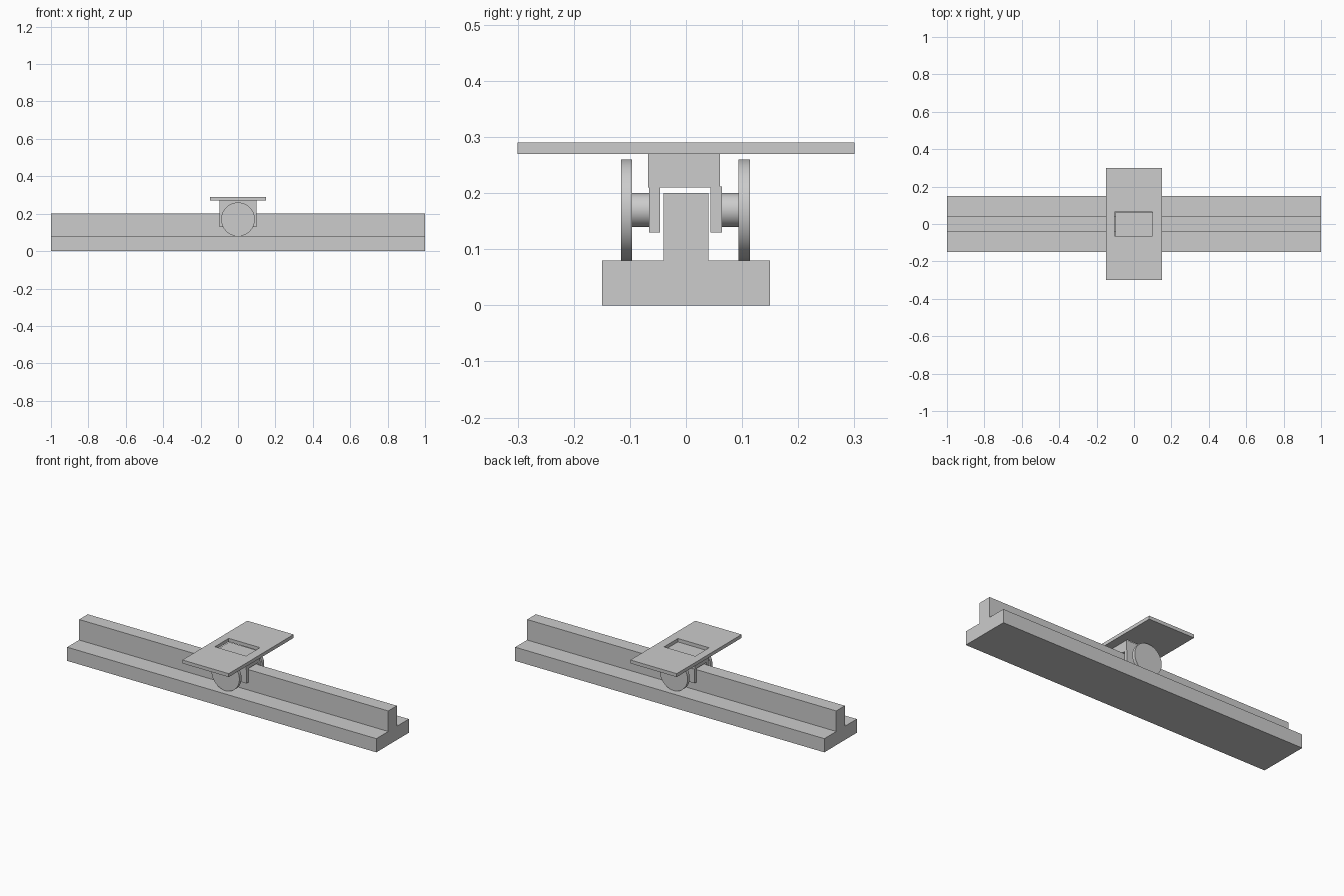
import bpy
import bmesh
import math
from mathutils import Matrix, Vector

if "Cube" in bpy.data.objects:
    bpy.data.objects.remove(bpy.data.objects["Cube"], do_unlink=True)

# Single grey material
grey = bpy.data.materials.new("plain_grey")
grey.use_nodes = True
color = (0.604, 0.604, 0.604, 1)
grey.diffuse_color = color
grey.node_tree.nodes["Principled BSDF"].inputs["Base Color"].default_value = color


def finish(name, bm):
    bmesh.ops.recalc_face_normals(bm, faces=bm.faces)
    mesh = bpy.data.meshes.new(name)
    bm.to_mesh(mesh)
    bm.free()
    mesh.materials.append(grey)
    obj = bpy.data.objects.new(name, mesh)
    bpy.context.collection.objects.link(obj)
    return obj


def box(name, low, high):
    low, high = Vector(low), Vector(high)
    bm = bmesh.new()
    bmesh.ops.create_cube(bm, size=1)
    bmesh.ops.scale(bm, vec=high - low, verts=bm.verts)
    bmesh.ops.translate(bm, vec=(low + high) / 2, verts=bm.verts)
    return finish(name, bm)


def extrude_x(name, profile, half_length):
    bm = bmesh.new()
    face = bm.faces.new([bm.verts.new((-half_length, y, z)) for y, z in profile])
    grown = bmesh.ops.extrude_face_region(bm, geom=[face])["geom"]
    verts = [v for v in grown if isinstance(v, bmesh.types.BMVert)]
    bmesh.ops.translate(bm, vec=(2 * half_length, 0, 0), verts=verts)
    return finish(name, bm)


def disc(name, radius, y0, y1, z):
    bm = bmesh.new()
    bmesh.ops.create_cone(bm, cap_ends=True, segments=64, radius1=radius,
                          radius2=radius, depth=abs(y1 - y0))
    bmesh.ops.transform(bm, verts=bm.verts,
                        matrix=Matrix.Translation((0, (y0 + y1) / 2, z))
                        @ Matrix.Rotation(math.pi / 2, 4, "X"))
    obj = finish(name, bm)
    bpy.ops.object.select_all(action="DESELECT")
    obj.select_set(True)
    bpy.context.view_layer.objects.active = obj
    bpy.ops.object.shade_smooth_by_angle(angle=math.radians(30))
    return obj


def frame(name, outer, inner, z0, z1):
    # Rectangular plate with a rectangular window; outer and inner are x0, x1, y0, y1
    bm = bmesh.new()

    def ring(r, z):
        x0, x1, y0, y1 = r
        return [bm.verts.new((x, y, z)) for x, y in
                ((x0, y0), (x1, y0), (x1, y1), (x0, y1))]

    rings = [ring(outer, z0), ring(outer, z1), ring(inner, z1), ring(inner, z0)]
    for k, a in enumerate(rings):
        b = rings[(k + 1) % 4]
        for i in range(4):
            j = (i + 1) % 4
            bm.faces.new((a[i], a[j], b[j], b[i]))
    return finish(name, bm)


# Rail with a wide foot and a narrow upright web
half = [(0.15, 0), (0.15, 0.08), (0.04, 0.08), (0.04, 0.2)]
extrude_x("rail", half + [(-y, z) for y, z in reversed(half)], 1)

# Carriage block riding over the rail
box("carriage_block", (-0.1, -0.068, 0.21), (0.1, 0.061, 0.27))

# Side cheeks, axles and wheels
for side, sign, shift in (("front", -1, -0.001), ("back", 1, -0.001)):
    inner, outer = sorted((sign * 0.045 + shift, sign * 0.065 + shift))
    box(side + "_cheek", (-0.1, inner, 0.13), (0.1, outer, 0.212))
    disc(side + "_axle", 0.03, sign * 0.06 + shift, sign * 0.1 + shift, 0.17)
    disc(side + "_wheel", 0.09, sign * 0.095 + shift, sign * 0.115 + shift, 0.17)

# Top plate with its window over the block
frame("top_plate", (-0.15, 0.15, -0.3, 0.3), (-0.104, 0.098, -0.065, 0.063), 0.27, 0.29)
